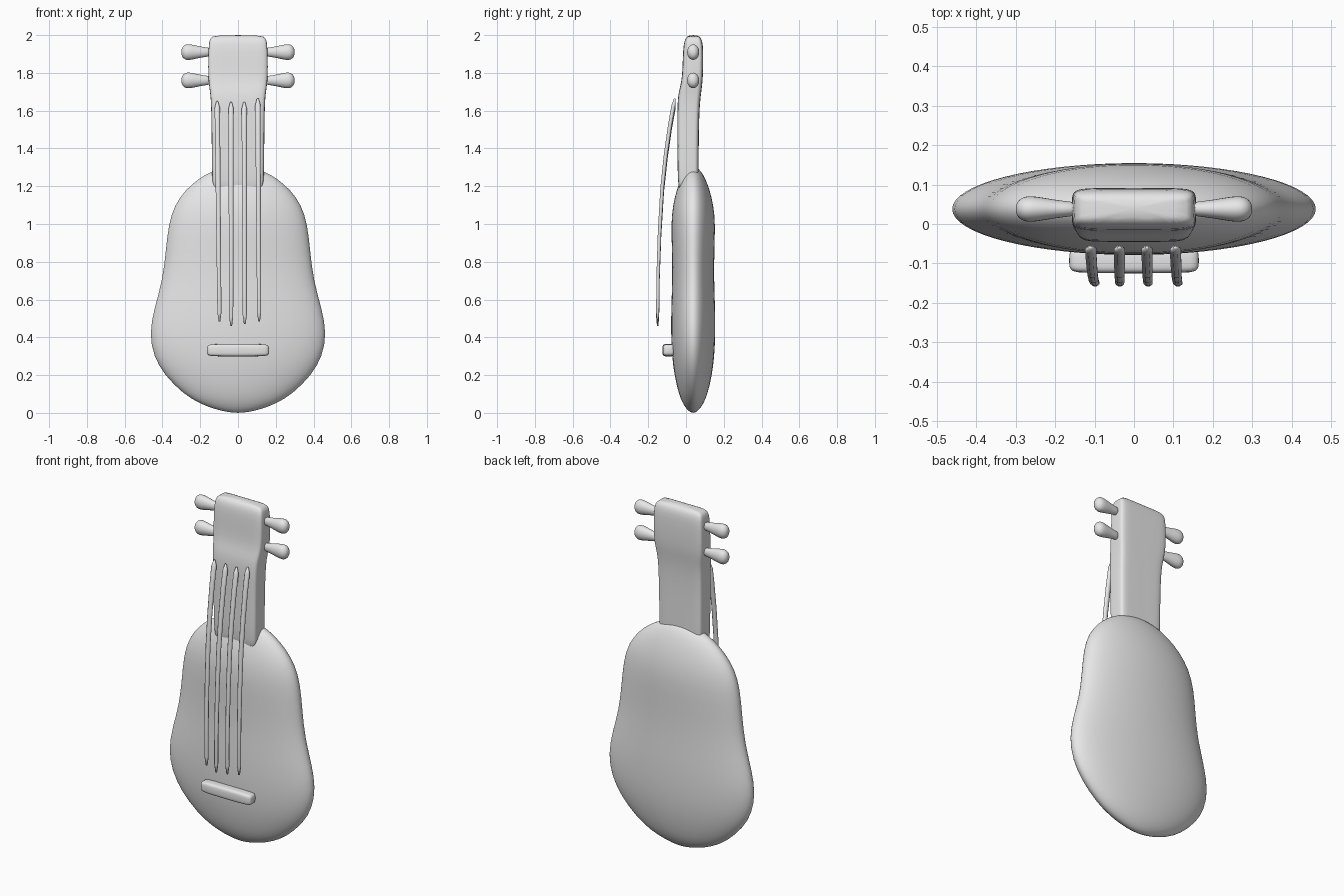
import bpy, bmesh, math
from mathutils import Vector

cube = bpy.data.objects.get("Cube")
if cube:
    bpy.data.objects.remove(cube, do_unlink=True)

grey = bpy.data.materials.new("light_grey")
grey.use_nodes = True
grey.diffuse_color = (0.8, 0.8, 0.8, 1)
grey.node_tree.nodes["Principled BSDF"].inputs["Base Color"].default_value = (0.8, 0.8, 0.8, 1)


def loft(name, rings, subdiv=0):
    """Skin a list of equal-length point rings, capping both ends."""
    bm = bmesh.new()
    loops = [[bm.verts.new(p) for p in ring] for ring in rings]
    n = len(loops[0])
    for a, b in zip(loops, loops[1:]):
        for i in range(n):
            j = (i + 1) % n
            bm.faces.new((a[i], a[j], b[j], b[i]))
    bm.faces.new(loops[0][::-1])
    bm.faces.new(loops[-1])
    bmesh.ops.recalc_face_normals(bm, faces=bm.faces)
    mesh = bpy.data.meshes.new(name)
    bm.to_mesh(mesh)
    bm.free()
    mesh.materials.append(grey)
    mesh.shade_smooth()
    obj = bpy.data.objects.new(name, mesh)
    bpy.context.collection.objects.link(obj)
    if subdiv:
        mod = obj.modifiers.new("Smooth", "SUBSURF")
        mod.levels = mod.render_levels = subdiv
    return obj


def oval(center, u, v, power=2, sides=32):
    """Superellipse ring spanned by the half-axes u and v."""
    ring = []
    for i in range(sides):
        t = 2 * math.pi * (i + 0.5) / sides
        c, s = math.cos(t), math.sin(t)
        ring.append(Vector(center)
                    + Vector(u) * math.copysign(abs(c) ** (2 / power), c)
                    + Vector(v) * math.copysign(abs(s) ** (2 / power), s))
    return ring


# Body: height, half width, half depth
body = [(0, .04, .012), (.02, .125, .035), (.05, .205, .055), (.1, .29, .077),
        (.2, .392, .1), (.3, .45, .113), (.42, .472, .118), (.55, .447, .117),
        (.7, .402, .111), (.85, .385, .112), (1, .37, .118), (1.1, .338, .108),
        (1.18, .28, .088), (1.24, .21, .065), (1.28, .14, .042), (1.302, .05, .018)]
loft("body", [oval((0, .038, z), (w, 0, 0), (0, d, 0)) for z, w, d in body], 1)

# Neck and headstock: height, half width, front, back
neck = [(1.13, .13, -.03, .06), (1.22, .137, -.045, .067), (1.4, .139, -.045, .067),
        (1.6, .141, -.046, .07), (1.68, .145, -.043, .078), (1.73, .153, -.03, .085),
        (1.78, .158, -.02, .09), (1.88, .158, -.017, .092), (1.955, .155, -.013, .09),
        (1.985, .148, -.002, .08), (2.0, .125, .015, .062)]
loft("neck_and_headstock",
     [oval((0, (f + b) / 2, z), (w, 0, 0), (0, (b - f) / 2, 0), 7) for z, w, f, b in neck], 1)

# Tuning pegs: distance from centre, radius
peg = [(.14, .024), (.18, .027), (.22, .036), (.26, .045), (.28, .042), (.294, .029), (.3, .012)]
for side, label in ((1, "left"), (-1, "right")):
    for z, level in ((1.91, "upper"), (1.76, "lower")):
        loft(f"{level}_{label}_peg",
             [oval((side * x, .038, z), (0, r * .78, 0), (0, 0, r), sides=12) for x, r in peg], 1)

# Strings: bowed tubes with tapered ends
strings = [(-.11, -.098, 1.65, .485), (-.037, -.036, 1.645, .46),
           (.033, .036, 1.645, .47), (.105, .112, 1.665, .485)]
bow = [(0, -.06), (.03, -.066), (.12, -.085), (.25, -.107), (.4, -.126),
       (.6, -.14), (.8, -.148), (.96, -.15), (1, -.15)]
for k, (x_top, x_low, z_top, z_low) in enumerate(strings):
    rings = []
    for t, y in bow:
        r = .005 if t in (0, 1) else .0155 - .004 * t
        center = (x_top + (x_low - x_top) * t, y, z_top + (z_low - z_top) * t)
        rings.append(oval(center, (r, 0, 0), (0, r * .75, 0), sides=8))
    loft(f"string_{k + 1}", rings)

# Bridge: rounded bar across the body
bridge = [(-.165, .5), (-.158, .82), (-.14, 1), (.14, 1), (.158, .82), (.165, .5)]
loft("bridge", [oval((x, -.092, .332), (0, .034 * s, 0), (0, 0, .034 * s), 4, 16)
                for x, s in bridge], 1)
